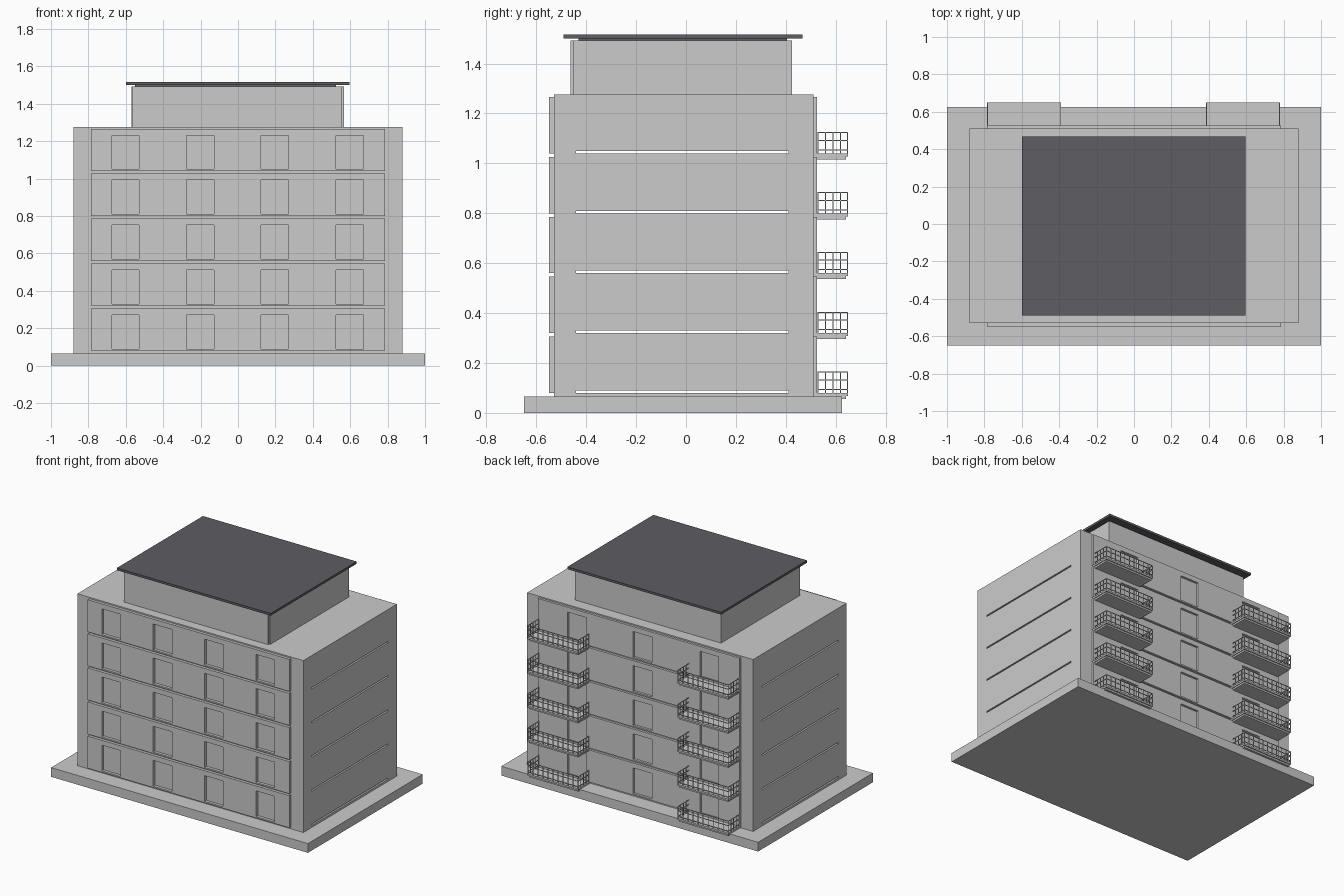
import bpy, bmesh
from mathutils import Vector

if "Cube" in bpy.data.objects:
    bpy.data.objects.remove(bpy.data.objects["Cube"])

FLOORS, PITCH, Z0 = 5, 0.24, 0.08


def boxes(name, items, mat=None):
    """One object from boxes given as (x0, x1, y0, y1, z0, z1)."""
    bm = bmesh.new()
    for x0, x1, y0, y1, z0, z1 in items:
        geo = bmesh.ops.create_cube(bm, size=1)
        for v in geo["verts"]:
            v.co = Vector(((x0 + x1) / 2 + v.co.x * (x1 - x0),
                           (y0 + y1) / 2 + v.co.y * (y1 - y0),
                           (z0 + z1) / 2 + v.co.z * (z1 - z0)))
    me = bpy.data.meshes.new(name)
    bm.to_mesh(me)
    bm.free()
    ob = bpy.data.objects.new(name, me)
    bpy.context.collection.objects.link(ob)
    if mat:
        me.materials.append(mat)
    return ob


def cut(ob, items):
    """Subtract boxes from an object and drop the cutter."""
    cutter = boxes("cutter", items)
    cutter.hide_render = True
    mod = ob.modifiers.new("cut", "BOOLEAN")
    mod.operation = "DIFFERENCE"
    mod.solver = "EXACT"
    mod.object = cutter
    bpy.context.view_layer.objects.active = ob
    bpy.ops.object.modifier_apply(modifier=mod.name)
    bpy.data.objects.remove(cutter)


dark = bpy.data.materials.new("roof_dark")
dark.diffuse_color = (0.11, 0.11, 0.125, 1)
dark.use_nodes = True
dark.node_tree.nodes["Principled BSDF"].inputs["Base Color"].default_value = dark.diffuse_color
levels = [Z0 + PITCH * i for i in range(FLOORS)]

# plinth and main block with long slits running through the side walls
boxes("plinth", [(-1, 1, -0.65, 0.626, 0, 0.065)])
body = boxes("main_block", [(-0.88, 0.88, -0.53, 0.51, 0.065, 1.275)])
cut(body, [(-1, 1, -0.44, 0.41, z, z + 0.01) for z in levels])


# facade panels, one per floor, with window openings
def facade(name, y0, y1, centres):
    for i, z in enumerate(levels):
        panel = boxes(f"{name}_{i + 1}", [(-0.785, 0.785, y0, y1, z, z + 0.226)])
        cut(panel, [(c - 0.073, c + 0.073, y0 - 0.1, y1 + 0.1, z + 0.01, z + 0.191)
                    for c in centres])


facade("front_panel", -0.55, -0.53, (-0.602, -0.202, 0.197, 0.598))
facade("back_panel", 0.51, 0.526, (-0.55, -0.03, 0.48))


# balconies: stepped slab plus barred railing on three sides
def balcony(name, xa, xb, z):
    ya, yb, t, h = 0.528, 0.65, 0.004, 0.085
    boxes(name + "_slab", [(xa, xb, 0.51, 0.65, z - 0.012, z),
                           (xa + 0.006, xb - 0.006, 0.51, 0.642, z - 0.024, z - 0.012)])
    bars = []
    n = 10
    for k in range(n + 1):
        x = xa + (xb - xa - t) * k / n
        bars.append((x, x + t, yb - t, yb, z, z + h))
    for k in range(4):
        y = ya + (yb - ya - t) * k / 4
        for x in (xa, xb - t):
            bars.append((x, x + t, y, y + t, z, z + h))
    for dz in (0.012, 0.05, h - t):
        bars.append((xa, xb, yb - t, yb, z + dz, z + dz + t))
        for x in (xa, xb - t):
            bars.append((x, x + t, ya, yb, z + dz, z + dz + t))
    boxes(name + "_railing", bars)


for i, z in enumerate(levels):
    balcony(f"balcony_left_{i + 1}", 0.385, 0.78, z)
    balcony(f"balcony_right_{i + 1}", -0.785, -0.39, z)

# penthouse and overhanging roof
boxes("penthouse", [(-0.57, 0.567, -0.452, 0.425, 1.275, 1.492)])
boxes("penthouse_front_panel", [(-0.564, 0.557, -0.462, -0.452, 1.275, 1.492)])
boxes("roof_bearer", [(-0.55, 0.525, -0.43, 0.405, 1.49, 1.502)], dark)
boxes("roof_slab", [(-0.6, 0.597, -0.49, 0.467, 1.5, 1.516)], dark)
